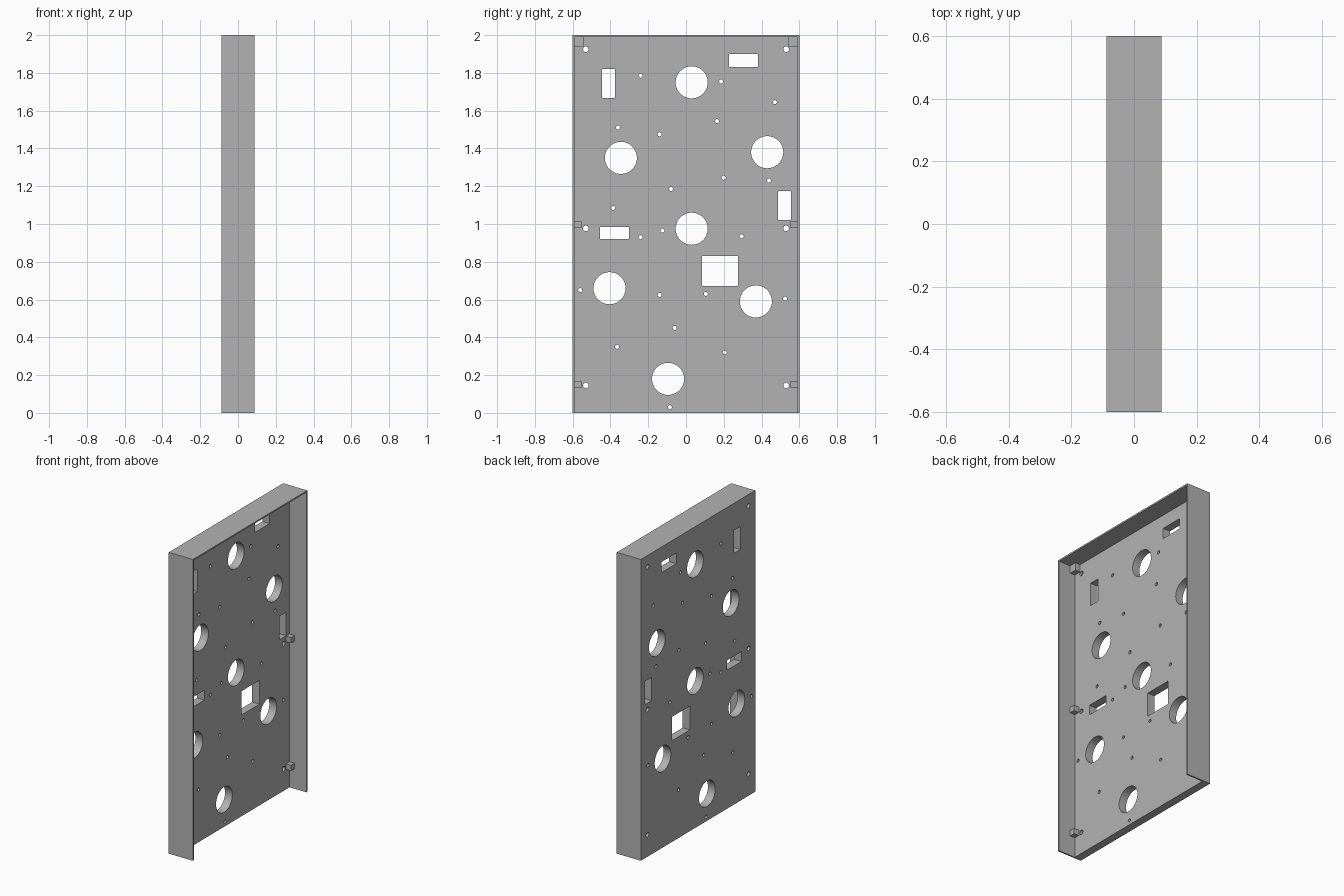
import bpy
import bmesh
from math import pi
from mathutils import Matrix, Vector

cube = bpy.data.objects.get("Cube")
if cube:
    bpy.data.objects.remove(cube, do_unlink=True)

HALF_W, HALF_D, HEIGHT = 0.6, 0.0885, 2.0
RIM = 0.01
PLATE_FRONT = -0.035          # open side of the plate
BIG_R, SMALL_R, MOUNT_R = 0.085, 0.011, 0.015

grey = bpy.data.materials.new("plain grey")
grey.use_nodes = True
colour = (0.45, 0.45, 0.45, 1)
grey.diffuse_color = colour
grey.node_tree.nodes["Principled BSDF"].inputs["Base Color"].default_value = colour


def add_box(bm, low, high):
    low, high = Vector(low), Vector(high)
    matrix = Matrix.Translation((low + high) / 2) @ Matrix.Diagonal((*(high - low), 1))
    bmesh.ops.create_cube(bm, size=1, matrix=matrix)


def add_drill(bm, y, z, radius, sides):
    matrix = Matrix.Translation((-HALF_D / 2, y, z)) @ Matrix.Rotation(pi / 2, 4, "Y")
    bmesh.ops.create_cone(bm, cap_ends=True, segments=sides, radius1=radius,
                          radius2=radius, depth=HALF_D * 3, matrix=matrix)


def finish(bm, name):
    mesh = bpy.data.meshes.new(name)
    bm.to_mesh(mesh)
    bm.free()
    mesh.materials.append(grey)
    obj = bpy.data.objects.new(name, mesh)
    bpy.context.collection.objects.link(obj)
    return obj


# Hole layout as (y, z) centres
big_holes = [(.03, 1.75), (-.345, 1.35), (.43, 1.38), (.03, .975),
             (-.405, .66), (.37, .59), (-.095, .18)]
small_holes = [(-.24, 1.785), (.185, 1.755), (.47, 1.645), (-.36, 1.51),
               (-.14, 1.475), (.165, 1.545), (-.08, 1.185), (.2, 1.245),
               (.44, 1.23), (-.385, 1.085), (-.24, .93), (-.125, .965),
               (.295, .935), (-.56, .65), (-.14, .625), (.105, .63),
               (.525, .605), (-.06, .45), (-.365, .35), (.205, .32), (-.085, .03)]
mount_heights = [1.925, .977, .145]
# Rectangular windows as (y low, y high, z low, z high)
windows = [(-.445, -.375, 1.667, 1.82), (.228, .381, 1.83, 1.9),
           (.487, .556, 1.02, 1.175), (-.455, -.302, .92, .985),
           (.085, .275, .672, .83)]

# Drilled back plate
bm = bmesh.new()
inner = HALF_W - RIM
add_box(bm, (-HALF_D, -inner, 0), (PLATE_FRONT, inner, HEIGHT - RIM))
plate = finish(bm, "back_plate")

bm = bmesh.new()
for y, z in big_holes:
    add_drill(bm, y, z, BIG_R, 64)
for y, z in small_holes:
    add_drill(bm, y, z, SMALL_R, 16)
for z in mount_heights:
    for side in (-1, 1):
        add_drill(bm, side * .53, z, MOUNT_R, 16)
for y0, y1, z0, z1 in windows:
    add_box(bm, (-HALF_D * 2, y0, z0), (HALF_D, y1, z1))
cutter = finish(bm, "hole_cutter")
cutter.hide_render = True

boolean = plate.modifiers.new("holes", "BOOLEAN")
boolean.object = cutter
boolean.operation = "DIFFERENCE"
boolean.solver = "EXACT"
bpy.context.view_layer.objects.active = plate
plate.select_set(True)
bpy.ops.object.modifier_apply(modifier=boolean.name)
bpy.data.objects.remove(cutter, do_unlink=True)
bpy.ops.object.shade_smooth_by_angle()

# Rim along the top and both sides, open at the bottom
bm = bmesh.new()
add_box(bm, (-HALF_D, -HALF_W, HEIGHT - RIM), (HALF_D, HALF_W, HEIGHT))
finish(bm, "top_rim")
for side, name in ((1, "left"), (-1, "right")):
    bm = bmesh.new()
    ya, yb = sorted((side * inner, side * HALF_W))
    add_box(bm, (-HALF_D, ya, 0), (HALF_D, yb, HEIGHT - RIM))
    finish(bm, name + "_side_rim")

    # Small mounting blocks in the angle between plate and rim
    for place, z0, z1, width in (("top", 1.94, HEIGHT - RIM, .05),
                                 ("middle", .98, 1.017, .037),
                                 ("bottom", .133, .17, .037)):
        bm = bmesh.new()
        ya, yb = sorted((side * (inner - width), side * inner))
        add_box(bm, (PLATE_FRONT, ya, z0), (PLATE_FRONT + .037, yb, z1))
        finish(bm, name + "_" + place + "_block")
